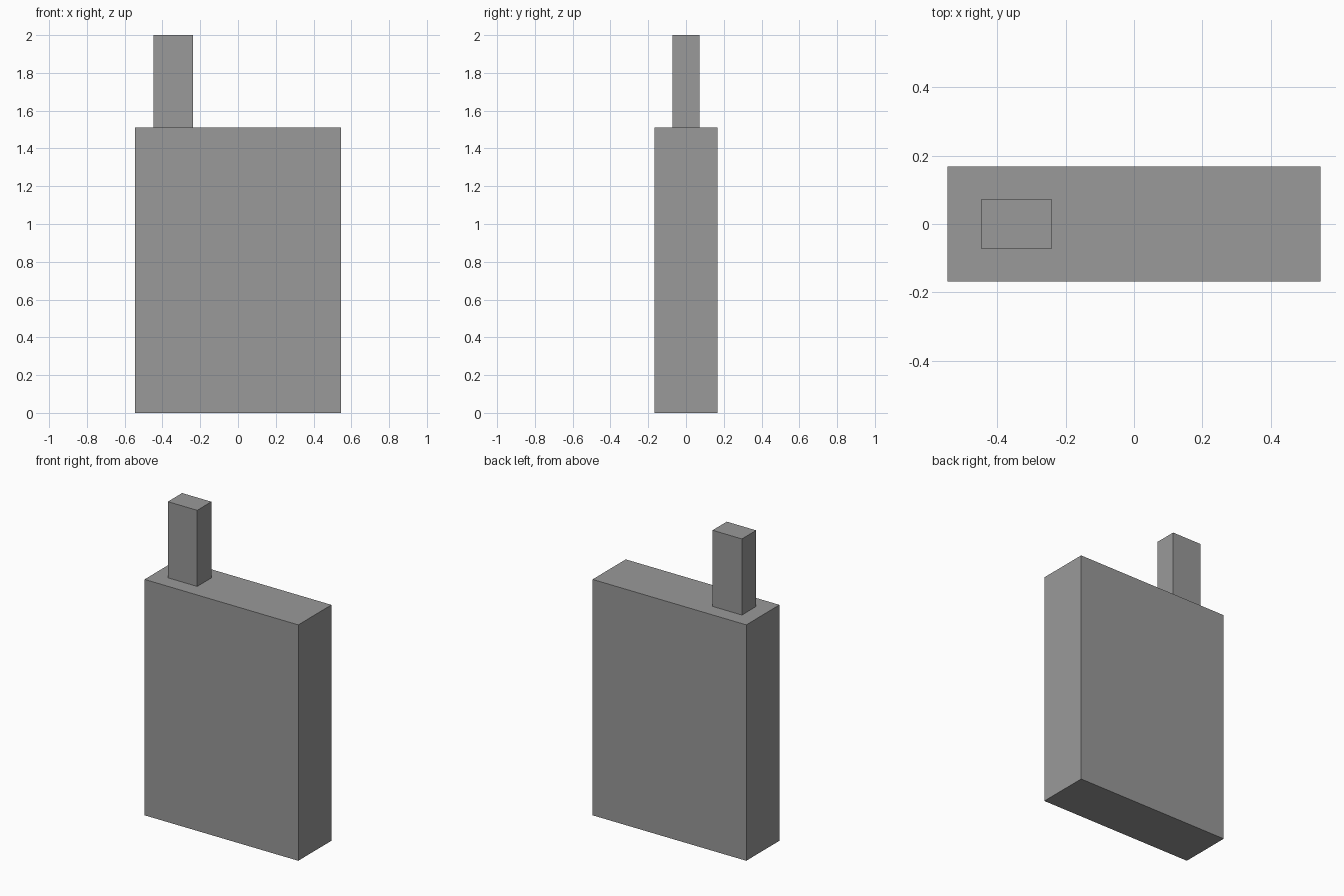
import bpy

if "Cube" in bpy.data.objects:
    bpy.data.objects.remove(bpy.data.objects["Cube"])

# Dark grey shared by both parts
dark_grey = bpy.data.materials.new("dark_grey")
dark_grey.diffuse_color = (0.32, 0.32, 0.32, 1)
dark_grey.use_nodes = True
dark_grey.node_tree.nodes["Principled BSDF"].inputs["Base Color"].default_value = dark_grey.diffuse_color


def box(name, x, y, z):
    """Add a box spanning the given (min, max) ranges."""
    spans = (x, y, z)
    bpy.ops.mesh.primitive_cube_add(size=1, location=[(a + b) / 2 for a, b in spans])
    obj = bpy.context.object
    obj.name = name
    obj.scale = [b - a for a, b in spans]
    bpy.ops.object.transform_apply(location=False, rotation=False, scale=True)
    obj.data.materials.append(dark_grey)
    return obj


# Flat slab body
box("body", (-0.545, 0.545), (-0.168, 0.168), (0, 1.512))

# Upright post near the left end of the top face
box("top_post", (-0.447, -0.239), (-0.072, 0.072), (1.512, 2.0))
